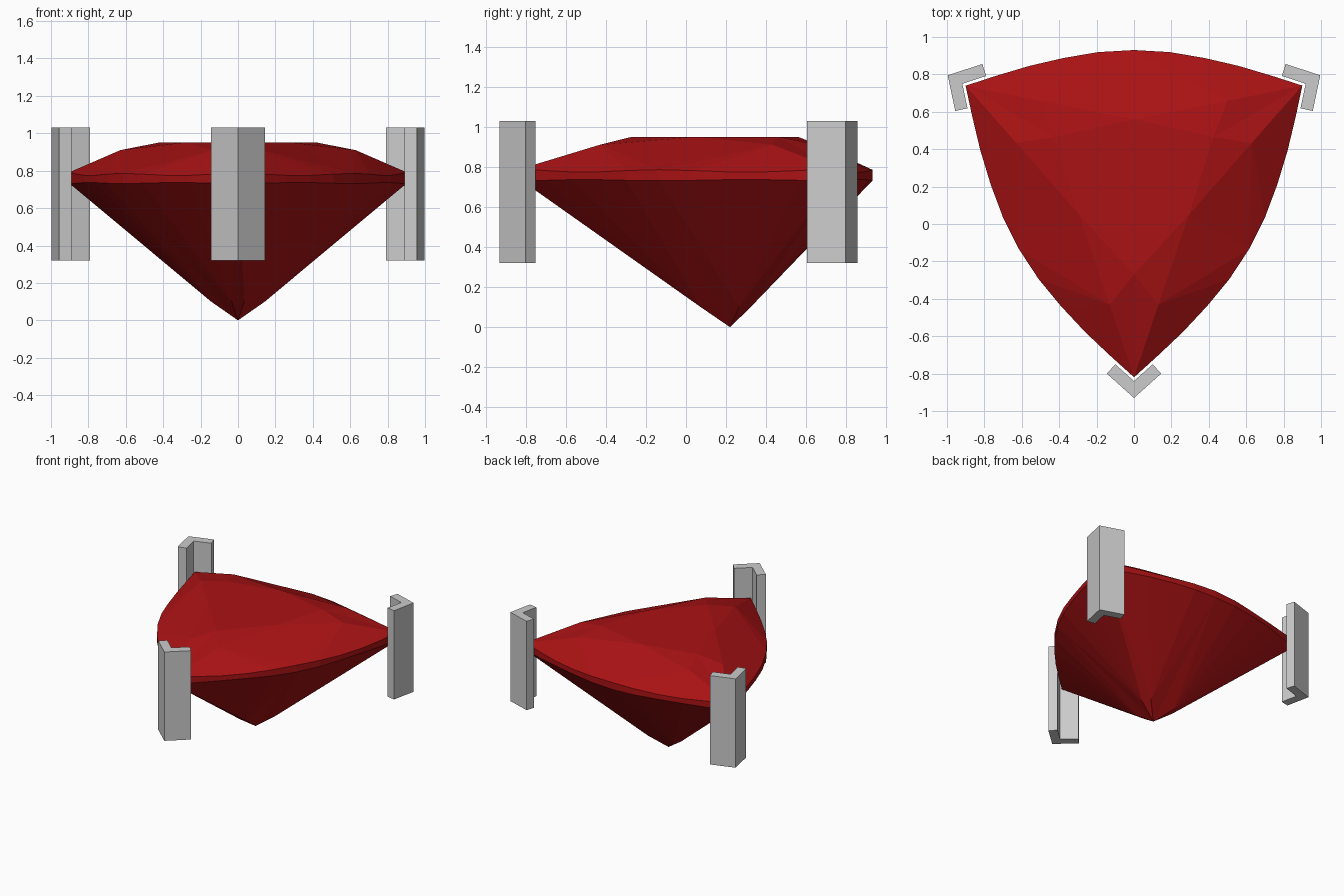
import bpy, bmesh, math
from mathutils import Vector, Matrix

if "Cube" in bpy.data.objects:
    bpy.data.objects.remove(bpy.data.objects["Cube"])

CENTRE = Vector((0, 0.22, 0))          # axis of the three-fold symmetry


def turn(p, k):
    """Rotate a local point by k thirds of a turn and place it on the axis."""
    return Matrix.Rotation(k * math.tau / 3, 3, 'Z') @ Vector(p) + CENTRE


def make_object(name, bm, mat=None):
    bmesh.ops.recalc_face_normals(bm, faces=bm.faces)
    me = bpy.data.meshes.new(name)
    bm.to_mesh(me)
    bm.free()
    ob = bpy.data.objects.new(name, me)
    bpy.context.collection.objects.link(ob)
    if mat:
        me.materials.append(mat)
    return ob


# half of one bulging side (middle to corner): offset along, distance out
half = [(0, .71), (.19, .699), (.375, .668), (.56, .625), (.735, .573), (.9, .52)]
# counter-clockwise along the back side, starting on the right corner
side = half[::-1] + [(-u, h) for u, h in half[1:-1]]
N = len(side)


def polar(r, deg, z):
    a = math.radians(deg)
    return (r * math.cos(a), r * math.sin(a), z)


# trillion-cut gemstone
bm = bmesh.new()
V = lambda p, k: bm.verts.new(turn(p, k))
upper, lower = [], []
for k in range(3):
    for i, (u, h) in enumerate(side):
        wave = .006 * math.cos(math.tau * i / 5)
        upper.append(V((u, h, .78 + wave + (.006 if i == 0 else 0)), k))
        lower.append(V((u, h, .734 - wave * .5), k))
table_corner = [V(polar(.49, 30, .95), k) for k in range(3)]
table_mid = [V(polar(.34, 90, .95), k) for k in range(3)]
culet = V((0, 0, 0), 0)


def shoulder_points(r, spread, z):
    after = [V(polar(r, 30 + spread, z), k) for k in range(3)]
    before = [V(polar(r, 30 - spread, z), k) for k in range(3)]
    return after, before


crown_a, crown_b = shoulder_points(.664, 11.3, .91)
pav_a, pav_b = shoulder_points(.15, 13, .1)

# girdle band
T = 3 * N
for i in range(T):
    j = (i + 1) % T
    bm.faces.new((lower[i], lower[j], upper[j], upper[i]))

# table
bm.faces.new([v for k in range(3) for v in (table_corner[k], table_mid[k])])

for k in range(3):
    n = (k + 1) % 3
    c, m = k * N, k * N + N // 2
    # fans from the shoulder points to the girdle, crown and pavilion
    for ring, a, b in ((upper, crown_a, crown_b), (lower, pav_a, pav_b)):
        for i in range(N // 2):
            bm.faces.new((a[k], ring[c + i], ring[c + i + 1]))
            bm.faces.new((b[n], ring[m + i], ring[(m + i + 1) % T]))
    # crown facets
    bm.faces.new((table_corner[k], crown_b[k], upper[c]))
    bm.faces.new((table_corner[k], upper[c], crown_a[k]))
    bm.faces.new((table_corner[k], crown_a[k], table_mid[k]))
    bm.faces.new((table_mid[k], crown_b[n], table_corner[n]))
    bm.faces.new((table_mid[k], crown_a[k], upper[m]))
    bm.faces.new((table_mid[k], upper[m], crown_b[n]))
    # pavilion facets
    bm.faces.new((culet, pav_b[k], lower[c]))
    bm.faces.new((culet, lower[c], pav_a[k]))
    bm.faces.new((culet, pav_a[k], lower[m]))
    bm.faces.new((culet, lower[m], pav_b[n]))

red = bpy.data.materials.new("ruby_red")
red.diffuse_color = (0.4, 0.006, 0.007, 1)
red.use_nodes = True
red.node_tree.nodes["Principled BSDF"].inputs["Base Color"].default_value = red.diffuse_color
make_object("gemstone", bm, red)

# three V-shaped prongs around the corners
profile = [(0, -1.15), (.145, -1.02), (.1, -.97), (0, -1.06), (-.1, -.97), (-.145, -1.02)]
for k, name in enumerate(("front_prong", "right_prong", "left_prong")):
    bm = bmesh.new()
    low = [bm.verts.new(turn((x, y, .32), k)) for x, y in profile]
    base = bm.faces.new(low)
    ext = bmesh.ops.extrude_face_region(bm, geom=[base], use_keep_orig=True)
    top = [g for g in ext["geom"] if isinstance(g, bmesh.types.BMVert)]
    bmesh.ops.translate(bm, verts=top, vec=(0, 0, .71))
    make_object(name, bm)
